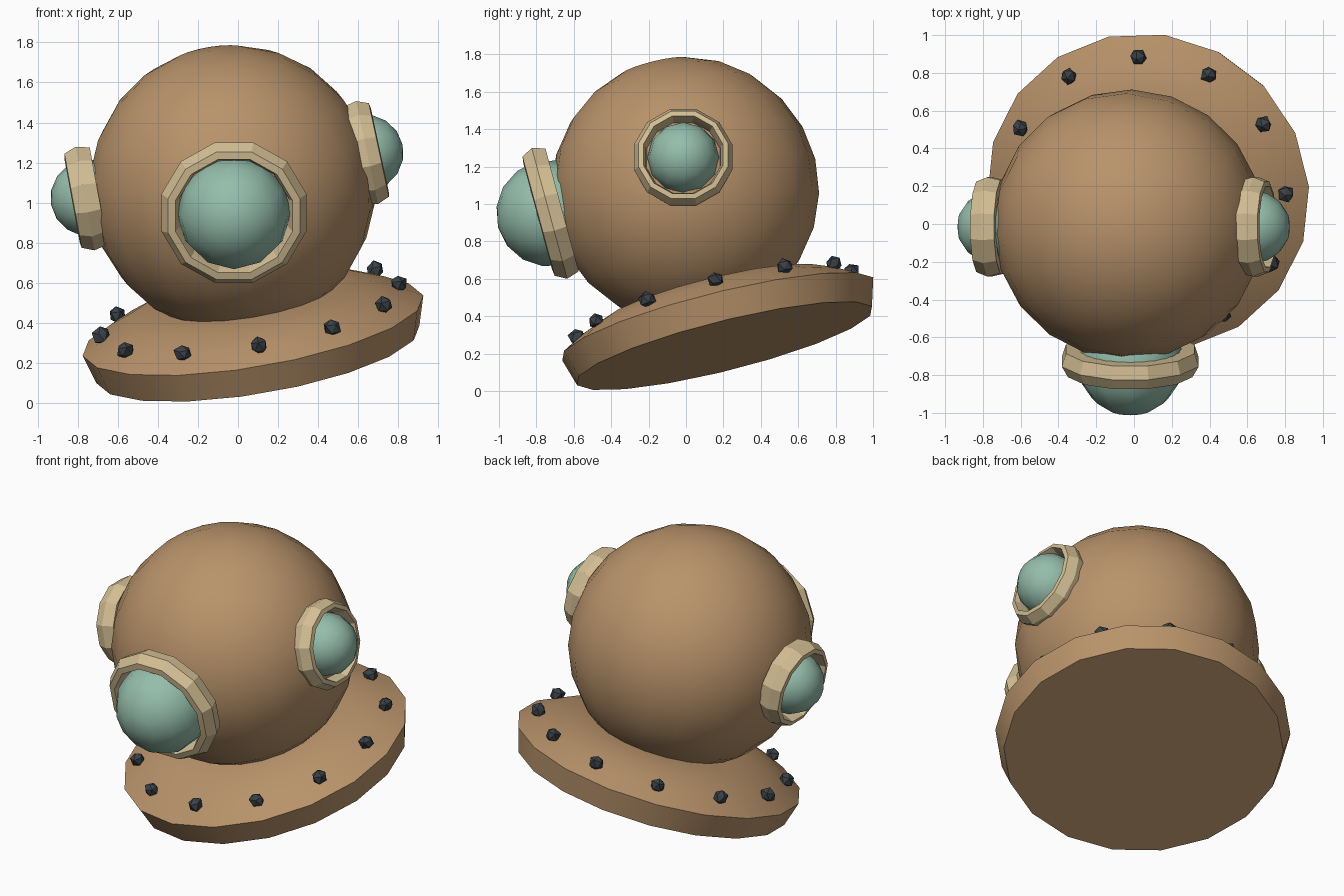
import bpy, bmesh, math, random
from mathutils import Vector, Matrix

if "Cube" in bpy.data.objects:
    bpy.data.objects.remove(bpy.data.objects["Cube"])

random.seed(4)


def mat(name, rgb):
    m = bpy.data.materials.new(name)
    m.diffuse_color = (*rgb, 1)
    m.use_nodes = True
    m.node_tree.nodes["Principled BSDF"].inputs["Base Color"].default_value = m.diffuse_color
    return m


COPPER = mat("copper", (0.48, 0.29, 0.145))
BRASS = mat("pale_brass", (0.66, 0.52, 0.30))
GLASS = mat("teal_glass", (0.30, 0.51, 0.41))
IRON = mat("dark_iron", (0.042, 0.052, 0.062))


def frame(centre, normal):
    """Matrix placing local z along the normal at the centre."""
    q = Vector((0, 0, 1)).rotation_difference(Vector(normal).normalized())
    return Matrix.Translation(centre) @ q.to_matrix().to_4x4()


def finish(bm, name, material, matrix, smooth=None):
    bmesh.ops.recalc_face_normals(bm, faces=bm.faces[:])
    mesh = bpy.data.meshes.new(name)
    bm.to_mesh(mesh)
    bm.free()
    mesh.transform(matrix)
    mesh.materials.append(material)
    ob = bpy.data.objects.new(name, mesh)
    bpy.context.collection.objects.link(ob)
    if smooth:
        bpy.ops.object.select_all(action='DESELECT')
        bpy.context.view_layer.objects.active = ob
        ob.select_set(True)
        bpy.ops.object.shade_smooth_by_angle(angle=math.radians(smooth))
    return ob


def lathe(name, profile, sides, material, matrix, closed=False, phase=0.0, smooth=30):
    """Spin (radius, height) points around local z."""
    bm = bmesh.new()
    rings = []
    for r, h in profile:
        if r == 0:
            rings.append([bm.verts.new((0, 0, h))] * sides)
        else:
            rings.append([bm.verts.new((r * math.cos(phase + math.tau * i / sides),
                                        r * math.sin(phase + math.tau * i / sides), h))
                          for i in range(sides)])
    pairs = list(zip(rings, rings[1:]))
    if closed:
        pairs.append((rings[-1], rings[0]))
    for a, b in pairs:
        for i in range(sides):
            j = (i + 1) % sides
            bm.faces.new(list(dict.fromkeys((a[i], a[j], b[j], b[i]))))
    return finish(bm, name, material, matrix, smooth)


def ball(name, radius, segments, rings, material, matrix):
    bm = bmesh.new()
    bmesh.ops.create_uvsphere(bm, u_segments=segments, v_segments=rings, radius=radius)
    return finish(bm, name, material, matrix, 60)


# tilted collar: flared rim with a domed top
collar = frame((0.075, 0.17, 0.385), (-0.17, -0.25, 1))
lathe("collar", [(0, -0.15), (0.82, -0.15), (0.865, 0), (0.74, 0.07),
                 (0.61, 0.125), (0.45, 0.15), (0, 0.16)],
      18, COPPER, collar, phase=math.radians(3))

# helmet dome
ball("helmet_dome", 0.717, 20, 12, COPPER, frame((-0.028, -0.005, 1.07), (-0.17, -0.25, 1)))

# twelve rough bolts around the collar
for k in range(12):
    a = math.radians(2 + 30 * k)
    bm = bmesh.new()
    bmesh.ops.create_icosphere(bm, subdivisions=1, radius=0.046)
    for v in bm.verts:
        v.co *= random.uniform(0.88, 1.12)
    spot = Matrix.Translation((0.755 * math.cos(a), 0.755 * math.sin(a), 0.082))
    finish(bm, f"bolt_{k + 1}", IRON, collar @ spot @ Matrix.Rotation(a, 4, 'Z'))


def porthole(name, centre, normal, ring_radius, glass_radius, glass_shift):
    m = frame(centre, normal)
    s = ring_radius
    # bevelled ring with a recessed inner wall
    lathe(name + "_ring", [(0.72 * s, -0.07), (0.76 * s, 0.02), (0.81 * s, 0.065),
                           (0.91 * s, 0.06), (s, 0.0), (0.94 * s, -0.07)],
          12, BRASS, m, closed=True, phase=math.radians(15), smooth=25)
    # bulging glass
    ball(name + "_glass", glass_radius, 12, 8, GLASS,
         m @ Matrix.Translation((0, 0, glass_shift)))


porthole("front_porthole", (-0.02, -0.73, 0.95), (0, -0.96, -0.26), 0.375, 0.285, 0.0)
porthole("right_porthole", (0.645, -0.015, 1.25), (0.98, 0.0, 0.21), 0.272, 0.192, -0.01)
porthole("left_porthole", (-0.765, -0.015, 1.02), (-0.98, 0.0, -0.18), 0.272, 0.192, -0.02)
